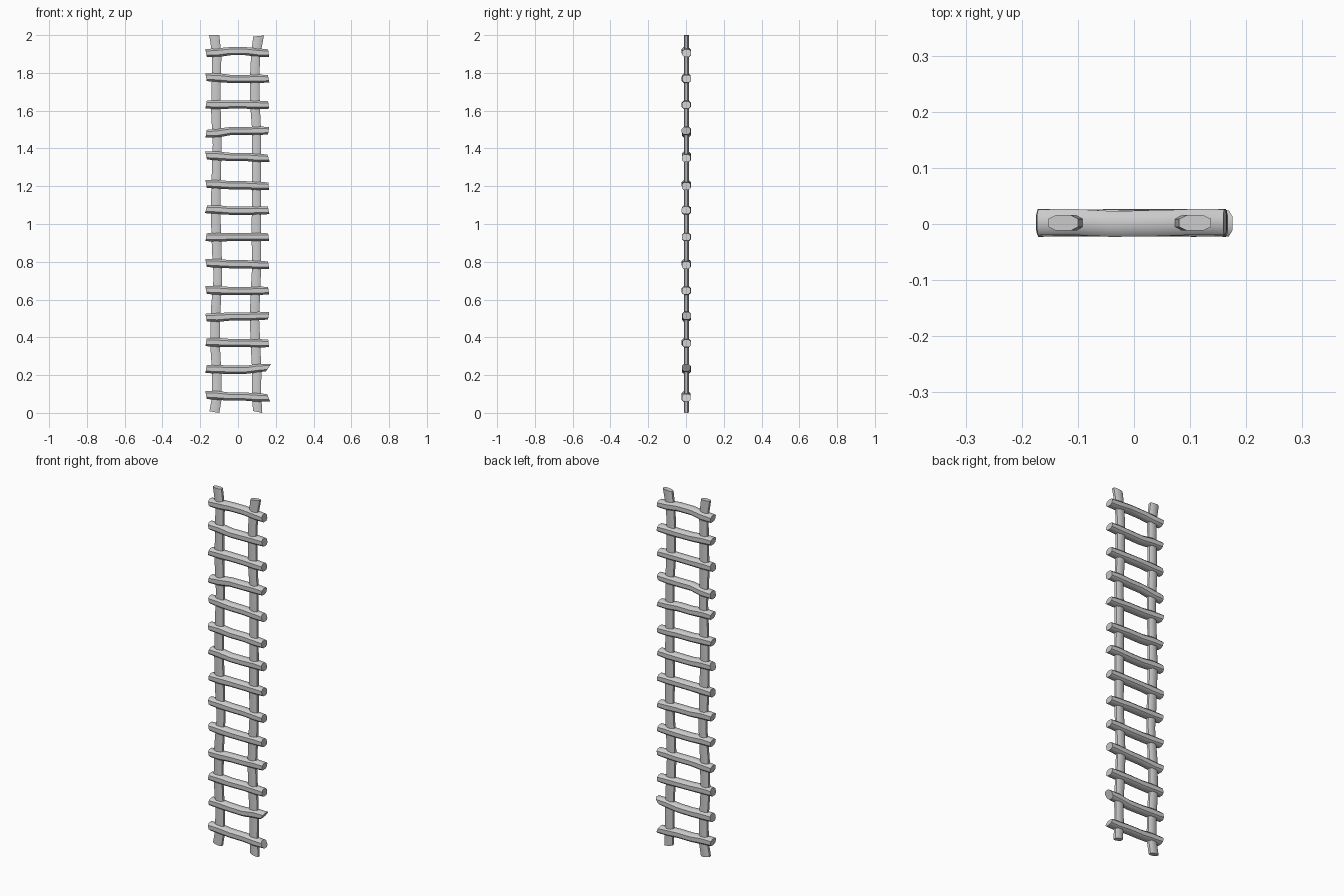
import bpy, bmesh, math, random
from mathutils import Vector

random.seed(4)
SIDES = 8


def pole(name, stations, skew, along_x):
    """Sweep a rounded section; station = (distance, offset, half width, half depth, y)."""
    bm = bmesh.new()
    rings = []
    last = len(stations) - 1
    for i, (d, off, w, h, y) in enumerate(stations):
        ring = []
        for k in range(SIDES):
            a = 2 * math.pi * (k + 0.5) / SIDES
            c, s = math.cos(a), math.sin(a)
            u = math.copysign(abs(c) ** 0.75, c) * w * 1.04
            v = math.copysign(abs(s) ** 0.75, s) * h * 1.04
            # slanted saw cut on the two ends
            cut = skew[0] * u / w if i == 0 else skew[1] * u / w if i == last else 0
            if along_x:
                co = Vector((d + cut, y + v, off + u))
            else:
                co = Vector((off + u, y + v, d + cut))
            ring.append(bm.verts.new(co))
        rings.append(ring)
    for a, b in zip(rings, rings[1:]):
        for k in range(SIDES):
            n = (k + 1) % SIDES
            bm.faces.new((a[k], a[n], b[n], b[k]))
    bm.faces.new(rings[0][::-1])
    bm.faces.new(rings[-1])
    bmesh.ops.recalc_face_normals(bm, faces=bm.faces)
    mesh = bpy.data.meshes.new(name)
    bm.to_mesh(mesh)
    bm.free()
    obj = bpy.data.objects.new(name, mesh)
    bpy.context.collection.objects.link(obj)
    bpy.ops.object.select_all(action='DESELECT')
    obj.select_set(True)
    bpy.context.view_layer.objects.active = obj
    bpy.ops.object.shade_smooth_by_angle(angle=math.radians(45))
    return obj


# side rails: (z, x centre, half width)
left = [(0.004, -0.125, 0.027), (0.08, -0.112, 0.027), (0.2, -0.112, 0.025),
        (0.37, -0.122, 0.026), (0.55, -0.118, 0.026), (0.72, -0.106, 0.023),
        (0.85, -0.112, 0.026), (1.07, -0.119, 0.026), (1.25, -0.115, 0.025),
        (1.42, -0.110, 0.024), (1.6, -0.117, 0.026), (1.77, -0.115, 0.024),
        (1.9, -0.112, 0.025), (2.0, -0.126, 0.027)]
right = [(0.005, 0.104, 0.025), (0.1, 0.098, 0.025), (0.23, 0.099, 0.025),
         (0.37, 0.092, 0.026), (0.51, 0.087, 0.025), (0.65, 0.093, 0.026),
         (0.79, 0.099, 0.024), (0.93, 0.097, 0.026), (1.1, 0.098, 0.025),
         (1.35, 0.097, 0.024), (1.5, 0.098, 0.024), (1.63, 0.090, 0.026),
         (1.8, 0.089, 0.025), (1.9, 0.094, 0.025), (1.995, 0.109, 0.029)]
for name, pts, skew in (("left_rail", left, (-0.004, 0)), ("right_rail", right, (-0.005, 0.003))):
    pole(name, [(z, x, w, 0.014, 0.002) for z, x, w in pts], skew, False)

# rungs: (left z, middle z, right z, left end skew, right end skew)
rungs = [
    (0.094, 0.086, 0.080, -0.004, -0.008), (0.232, 0.228, 0.240, 0.004, 0.014),
    (0.374, 0.370, 0.368, 0.003, -0.002), (0.504, 0.510, 0.514, -0.004, 0.003),
    (0.650, 0.645, 0.647, -0.004, -0.003), (0.793, 0.787, 0.782, -0.004, -0.003),
    (0.930, 0.931, 0.931, 0.003, -0.003), (1.078, 1.070, 1.072, 0.006, -0.004),
    (1.212, 1.205, 1.200, -0.004, -0.002), (1.362, 1.355, 1.348, -0.005, -0.006),
    (1.478, 1.492, 1.494, 0.003, 0.003), (1.632, 1.632, 1.630, 0.004, -0.003),
    (1.777, 1.768, 1.769, -0.004, -0.004), (1.905, 1.915, 1.905, -0.004, -0.003)]
for i, (zl, zm, zr, sl, sr) in enumerate(rungs):
    st = []
    for t, z, w in ((-0.169, zl, 0.021), (-0.11, zl * 0.8 + zm * 0.2, 0.024), (-0.04, zm, 0.022),
                    (0.04, zm, 0.022), (0.11, zr * 0.8 + zm * 0.2, 0.023), (0.162, zr, 0.020)):
        st.append((t, z, w, 0.0235, 0.002 + random.uniform(-0.002, 0.002)))
    pole(f"rung_{i + 1:02d}", st, (sl, sr), True)
